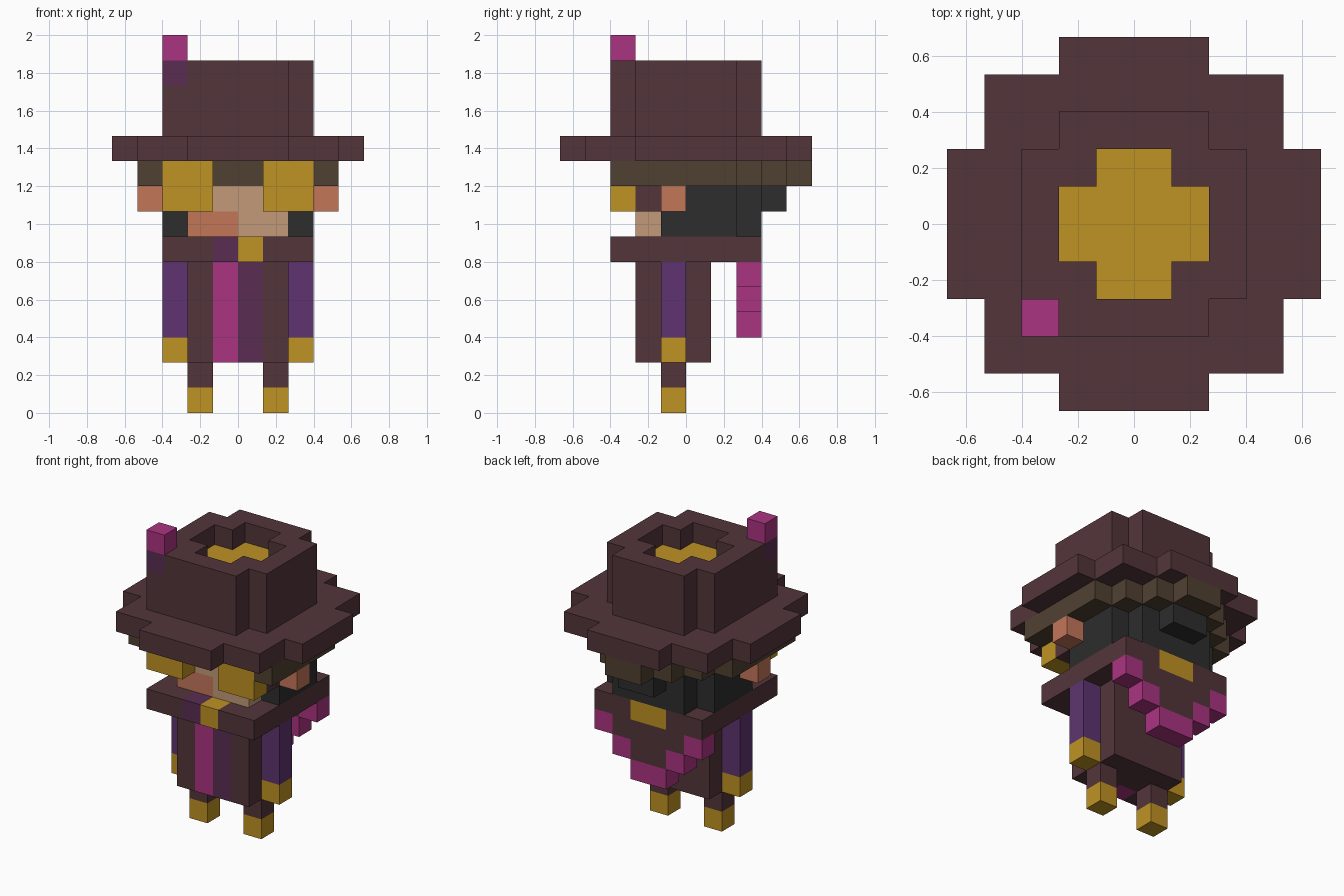
import bpy
import bmesh

if "Cube" in bpy.data.objects:
    bpy.data.objects.remove(bpy.data.objects["Cube"], do_unlink=True)

U = 2 / 15  # size of one block


def material(name, hex_code):
    srgb = [int(hex_code[i:i + 2], 16) / 255 for i in (0, 2, 4)]
    rgba = [c / 12.92 if c <= 0.04045 else ((c + 0.055) / 1.055) ** 2.4 for c in srgb] + [1]
    m = bpy.data.materials.new(name)
    m.use_nodes = True
    m.diffuse_color = rgba
    bsdf = next(n for n in m.node_tree.nodes if n.type == 'BSDF_PRINCIPLED')
    bsdf.inputs["Base Color"].default_value = rgba
    bsdf.inputs["Roughness"].default_value = 0.9
    return m


BROWN = material("maroon_brown", "53353A")
GOLD = material("gold", "BF9223")
PINK = material("magenta", "AB3481")
TAN = material("tan_skin", "C29A78")
ROSE = material("rose_skin", "C47659")
VIOLET = material("violet", "5E3470")
PLUM = material("plum", "5A2D52")
BLACK = material("charcoal", "2D2D2D")
HAIR = material("dark_olive_brown", "504031")


def add_prism(bm, outline, z0, z1):
    """Extrude a plan outline (in blocks) from z0 to z1."""
    face = bm.faces.new([bm.verts.new((x * U, y * U, z0 * U)) for x, y in outline])
    top = bmesh.ops.extrude_face_region(bm, geom=[face])["geom"]
    verts = [v for v in top if isinstance(v, bmesh.types.BMVert)]
    bmesh.ops.translate(bm, verts=verts, vec=(0, 0, (z1 - z0) * U))


def finish(bm, name, mat):
    bmesh.ops.recalc_face_normals(bm, faces=bm.faces[:])
    mesh = bpy.data.meshes.new(name)
    bm.to_mesh(mesh)
    bm.free()
    mesh.materials.append(mat)
    obj = bpy.data.objects.new(name, mesh)
    bpy.context.collection.objects.link(obj)
    return obj


def slab(name, mat, half, z0, z1):
    """Slab whose +x half outline, front to back, is mirrored in x."""
    bm = bmesh.new()
    add_prism(bm, half + [(-x, y) for x, y in reversed(half)], z0, z1)
    return finish(bm, name, mat)


def stepped(quarter):
    """Half outline from one quarter, mirrored front to back."""
    return [(x, -y) for x, y in reversed(quarter)] + quarter


def boxes(name, mat, *spans, mirror=False):
    """Blocks given as (x0, x1, y0, y1, z0, z1)."""
    bm = bmesh.new()
    for x0, x1, y0, y1, z0, z1 in spans:
        for a, b in ([(x0, x1), (-x1, -x0)] if mirror else [(x0, x1)]):
            add_prism(bm, [(a, y0), (b, y0), (b, y1), (a, y1)], z0, z1)
    return finish(bm, name, mat)


# Hat: brim, crown with a sunken top, and feather
slab("hat_brim", BROWN, stepped([(5, 2), (4, 2), (4, 4), (2, 4), (2, 5)]), 10, 11)
crown = slab("hat_crown", BROWN, stepped([(3, 2), (2, 2), (2, 3)]), 11, 14)
hollow = stepped([(2, 1), (1, 1), (1, 2)])
cutter = slab("crown_cutter", BROWN, hollow, 12, 14.5)
cutter.hide_render = True
mod = crown.modifiers.new("hollow", 'BOOLEAN')
mod.operation, mod.solver, mod.object = 'DIFFERENCE', 'EXACT', cutter
bpy.context.view_layer.objects.active = crown
bpy.ops.object.modifier_apply(modifier=mod.name)
bpy.data.objects.remove(cutter, do_unlink=True)
slab("hat_top_inlay", GOLD, hollow, 12, 13)
boxes("hat_corner", BROWN, (-3, -2, -3, -2, 11, 13))
boxes("feather_base", PLUM, (-3, -2, -3, -2, 13, 14))
boxes("feather_tip", PINK, (-3, -2, -3, -2, 14, 15))

# Hair and head
slab("hair_fringe", HAIR, [(3, -2), (3, -3), (4, -3), (4, 2), (3, 2),
                           (3, 3), (2, 3), (2, 4), (1, 4), (1, 5)], 9, 10)
slab("back_of_head", BLACK, [(3, -1), (3, 2), (2, 2), (2, 3)], 7, 9)
boxes("hair_bun", BLACK, (-1, 1, 3, 4, 8, 9))
boxes("face", TAN, (-2, 2, -2, -1, 8, 9), (0, 2, -2, -1, 7, 8))
boxes("cheek", ROSE, (-2, 0, -2, -1, 7, 8))
boxes("ears", ROSE, (3, 4, -1, 0, 8, 9), mirror=True)
boxes("goggle_lenses", GOLD, (1, 3, -3, -2, 8, 10), mirror=True)
boxes("goggle_arms", BROWN, (2, 3, -2, -1, 8, 9), mirror=True)

# Collar with clasps front and back
boxes("collar", BROWN, (-3, 3, -2, 2, 6, 7), (-3, -1, -3, -2, 6, 7),
      (1, 3, -3, -2, 6, 7))
boxes("collar_back", BROWN, (1, 3, 2, 3, 6, 7), mirror=True)
boxes("collar_fold", PLUM, (-1, 0, -3, -2, 6, 7))
boxes("front_clasp", GOLD, (0, 1, -3, -2, 6, 7))
boxes("back_clasp", GOLD, (-1, 1, 2, 3, 6, 7))

# Pointed cape with a bright hem
boxes("cape", BROWN, (-2, 2, 2, 3, 5, 6), (-1, 1, 2, 3, 4, 5))
boxes("cape_hem", PINK, (2, 3, 2, 3, 5, 6), (1, 2, 2, 3, 4, 5),
      (0, 1, 2, 3, 3, 4), mirror=True)

# Coat with two front strips
boxes("coat_back", BROWN, (-2, 2, -1, 1, 2, 6))
boxes("coat_fronts", BROWN, (1, 2, -2, -1, 2, 6), mirror=True)
boxes("coat_bright_strip", PINK, (-1, 0, -2, -1, 2, 6))
boxes("coat_dark_strip", PLUM, (0, 1, -2, -1, 2, 6))

# Arms and legs
boxes("sleeves", VIOLET, (2, 3, -1, 0, 3, 6), mirror=True)
boxes("hands", GOLD, (2, 3, -1, 0, 2, 3), mirror=True)
boxes("legs", BROWN, (1, 2, -1, 0, 1, 2), mirror=True)
boxes("feet", GOLD, (1, 2, -1, 0, 0, 1), mirror=True)
